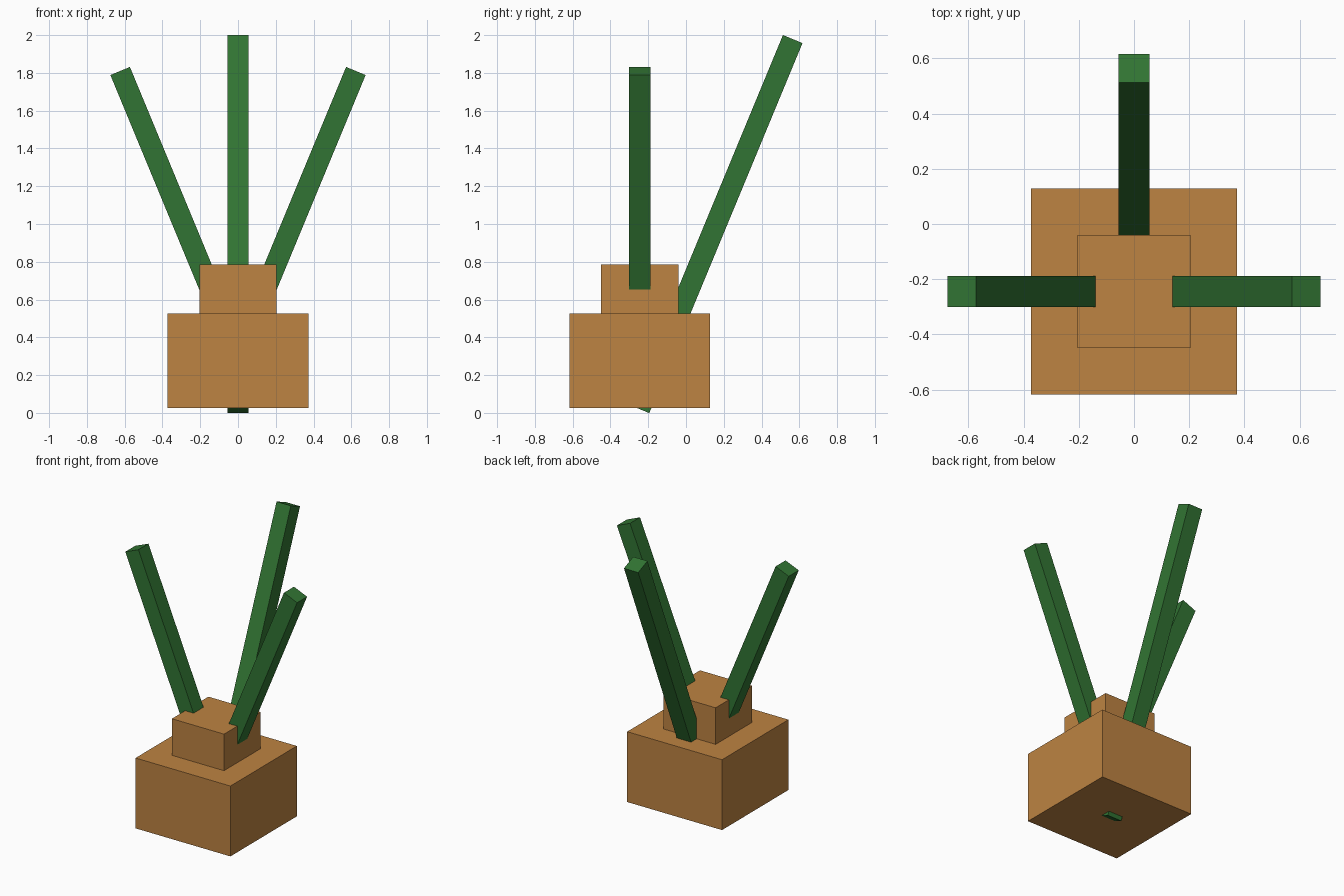
import bpy
import math
from mathutils import Vector

if "Cube" in bpy.data.objects:
    bpy.data.objects.remove(bpy.data.objects["Cube"])

CY = -0.245                    # centre line of the base in y
TILT = math.radians(22.5)      # lean of every rod
THICK = 0.112                  # rod thickness


def material(name, rgb):
    m = bpy.data.materials.new(name)
    m.diffuse_color = (*rgb, 1.0)
    m.use_nodes = True
    m.node_tree.nodes["Principled BSDF"].inputs["Base Color"].default_value = m.diffuse_color
    return m


wood = material("tan_wood", (0.51, 0.227, 0.054))
green = material("dark_green", (0.031, 0.175, 0.033))


def box(name, centre, size, mat, rot=(0, 0, 0)):
    bpy.ops.mesh.primitive_cube_add(size=1, location=centre, rotation=rot)
    ob = bpy.context.object
    ob.name = name
    ob.scale = size
    ob.data.materials.append(mat)
    return ob


def rod(name, top, length, lean, mat):
    """Square rod hanging down from its top centre, leaning along lean (x, y)."""
    axis = Vector((lean[0] * math.sin(TILT), lean[1] * math.sin(TILT), math.cos(TILT)))
    centre = Vector(top) - axis * length / 2
    return box(name, centre, (THICK, THICK, length), mat,
               (-lean[1] * TILT, lean[0] * TILT, 0))


# stepped wooden base
box("lower_block", (0, CY, 0.275), (0.746, 0.746, 0.5), wood)
box("upper_block", (0, CY, 0.655), (0.41, 0.41, 0.26), wood)

# back rod runs right through the base and pokes out underneath
rod("back_rod", (0, 0.565, 1.979), 2.12, (0, 1), green)

# pair of side rods
for side, label in ((-1, "left"), (1, "right")):
    rod(label + "_rod", (side * 0.624, CY, 1.81), 1.63, (side, 0), green)
